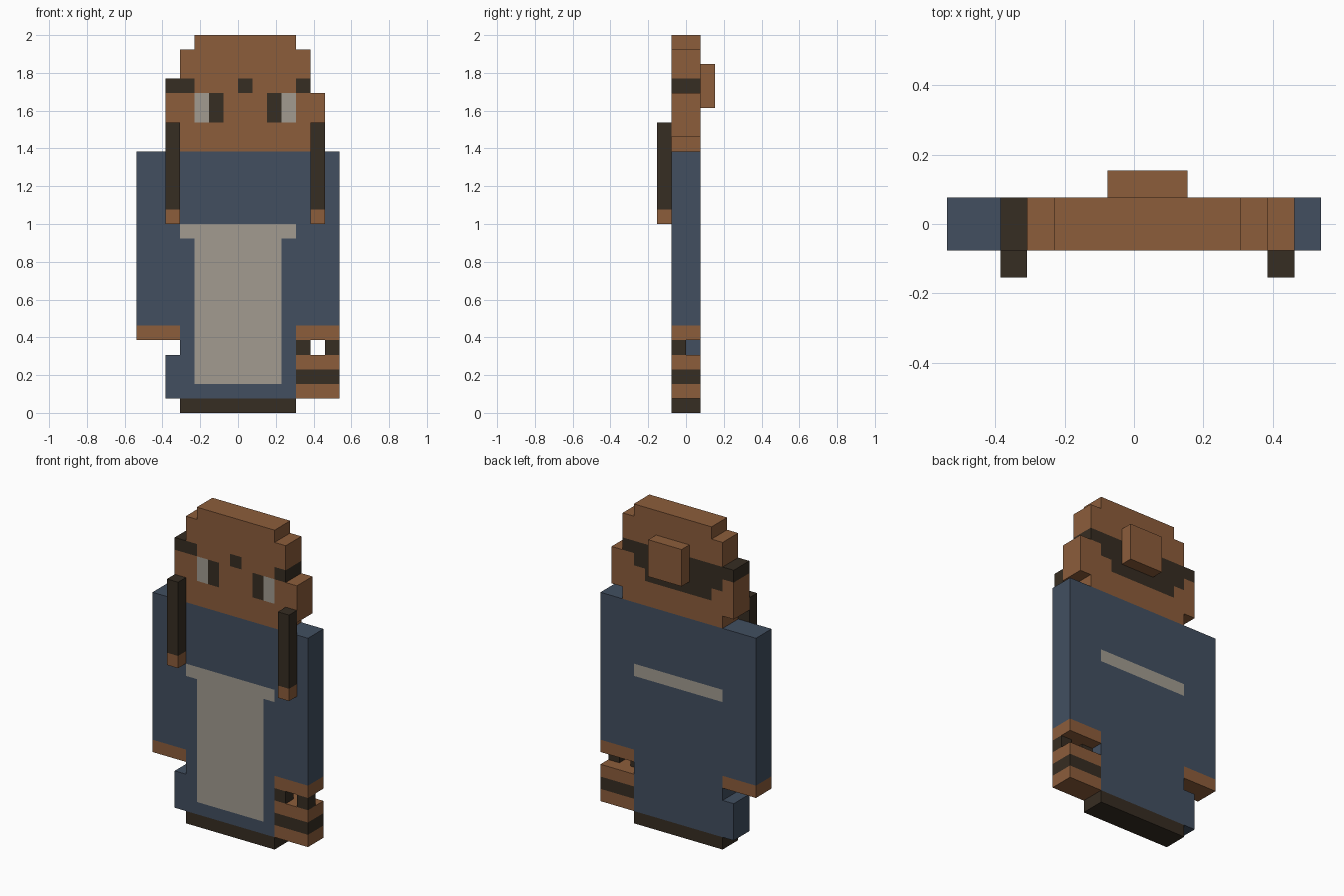
import bpy
import bmesh
from mathutils import Vector

U = 1 / 13  # one block

if "Cube" in bpy.data.objects:
    bpy.data.objects.remove(bpy.data.objects["Cube"], do_unlink=True)


def make_material(name, rgb):
    mat = bpy.data.materials.new(name)
    mat.use_nodes = True
    mat.diffuse_color = (*rgb, 1)
    mat.node_tree.nodes["Principled BSDF"].inputs["Base Color"].default_value = (*rgb, 1)
    return mat


MATERIALS = [
    make_material("tan_skin", (0.265, 0.11, 0.044)),
    make_material("slate_blue_cloth", (0.054, 0.078, 0.118)),
    make_material("dark_brown", (0.037, 0.026, 0.016)),
    make_material("pale_beige", (0.36, 0.33, 0.28)),
]
SKIN, BLUE, DARK, BEIGE = range(4)


def block_part(name, boxes, colour):
    """Join boxes (x0, x1, y0, y1, z0, z1, in blocks) into one clean shell.
    colour is a material index or a rule of cell x, z and face normal."""
    cells = {(x, y, z)
             for x0, x1, y0, y1, z0, z1 in boxes
             for x in range(x0, x1) for y in range(y0, y1) for z in range(z0, z1)}
    bm = bmesh.new()
    for cell in sorted(cells):
        centre = Vector(cell) + Vector((0.5, 0.5, 0.5))
        for axis in range(3):
            for sign in (-1, 1):
                n = Vector((0, 0, 0))
                n[axis] = sign
                if tuple(int(c + d) for c, d in zip(cell, n)) in cells:
                    continue
                a = Vector((0, 0, 0))
                a[(axis + 1) % 3] = 0.5
                b = n.cross(a)
                mid = centre + n / 2
                corners = [mid - a - b, mid + a - b, mid + a + b, mid - a + b]
                face = bm.faces.new([bm.verts.new(c * U) for c in corners])
                face.material_index = colour(cell[0], cell[2], n) if callable(colour) else colour
    bmesh.ops.remove_doubles(bm, verts=bm.verts, dist=U / 100)
    # Merge flat areas of one colour
    bmesh.ops.dissolve_limit(bm, angle_limit=0.01, verts=bm.verts, edges=bm.edges,
                             delimit={'MATERIAL'})
    mesh = bpy.data.meshes.new(name)
    bm.to_mesh(mesh)
    bm.free()
    for mat in MATERIALS:
        mesh.materials.append(mat)
    obj = bpy.data.objects.new(name, mesh)
    bpy.context.collection.objects.link(obj)
    return obj


# Head: face on the front, stepped hair band round the back
def head_colour(x, z, n):
    if z == 22 and (x == -5 or x == 4):
        return DARK
    if n.y > 0 and 20 <= z <= 22 and 17 - z >= -5:
        reach = z - 17
        return DARK if -reach <= x < reach else SKIN
    if n.y < 0:
        if z == 22 and x in (-4, 0):
            return DARK
        if z in (20, 21):
            return {-3: BEIGE, -2: DARK, 2: DARK, 3: BEIGE}.get(x, SKIN)
    return SKIN


block_part("head", [
    (-4, 5, -1, 1, 18, 25),
    (-3, 4, -1, 1, 25, 26),
    (-5, -4, -1, 1, 19, 23),
    (5, 6, -1, 1, 19, 22),
], head_colour)
block_part("hair_bun", [(-1, 2, 1, 2, 21, 24)], SKIN)

# Braids hanging in front, with lighter tips
for side, x in (("right", -5), ("left", 5)):
    block_part(side + "_braid", [(x, x + 1, -2, -1, 13, 20)],
               lambda cx, z, n: SKIN if z == 13 else DARK)


# Robe with sleeves: apron on the front, belt on front and back
def robe_colour(x, z, n):
    if n.y and z == 12 and -4 <= x < 4:
        return BEIGE
    if n.y < 0 and 2 <= z < 12 and -3 <= x < 3:
        return BEIGE
    return BLUE


block_part("robe", [
    (-4, 4, -1, 1, 1, 18),
    (-7, 7, -1, 1, 6, 18),
    (-5, -4, -1, 1, 1, 4),
], robe_colour)

# Hands below the sleeves
for side, x in (("right", -7), ("left", 4)):
    block_part(side + "_hand", [(x, x + 3, -1, 1, 5, 6)], SKIN)

# Striped basket and its handle posts
block_part("basket", [(4, 7, -1, 1, 1, 4)],
           lambda x, z, n: DARK if z == 2 and not n.z else SKIN)
for side, x in (("inner", 4), ("outer", 6)):
    block_part(side + "_basket_handle", [(x, x + 1, -1, 0, 4, 5)], DARK)

# Shoes
block_part("shoes", [(-4, 4, -1, 1, 0, 1)], DARK)
